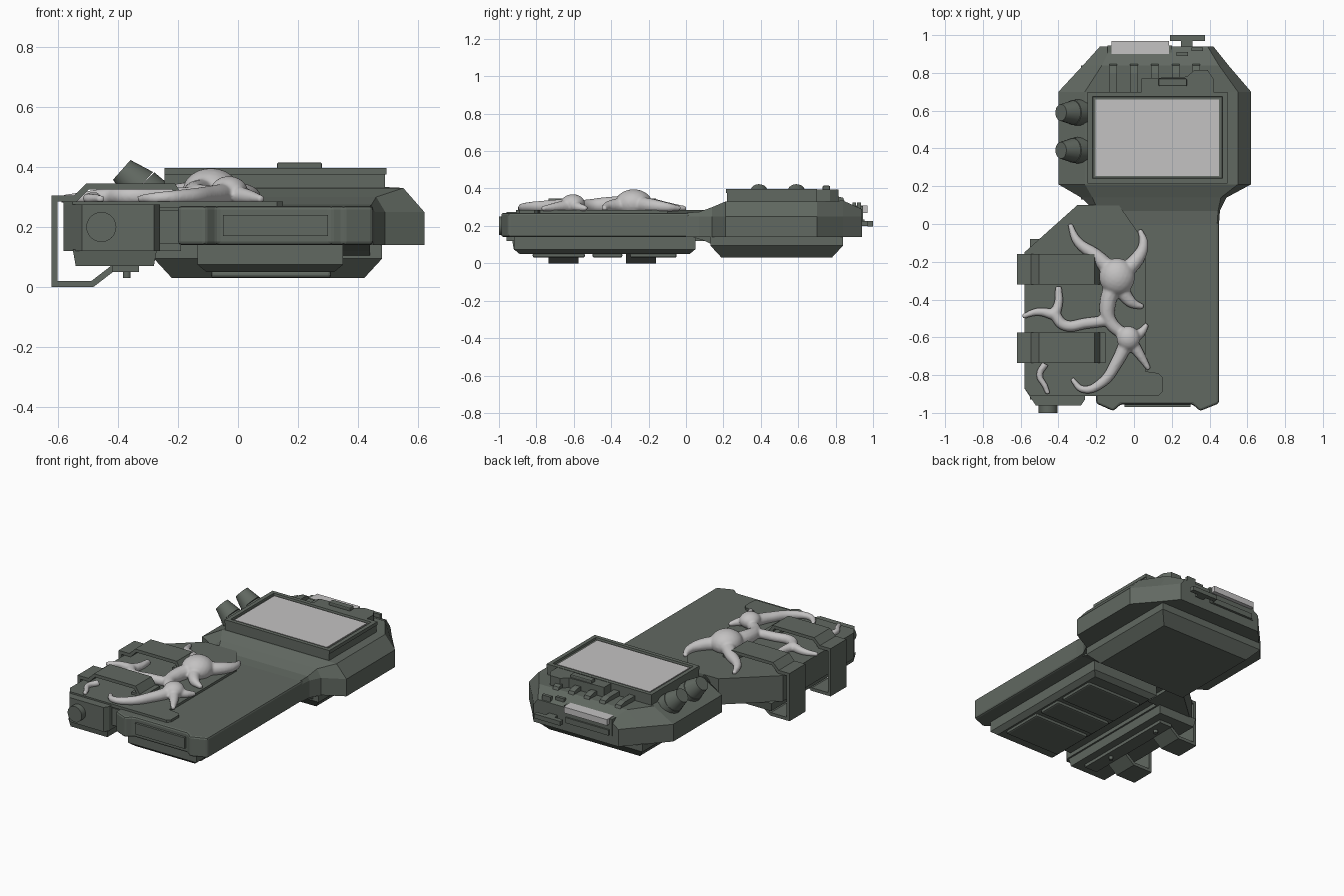
import bpy
import bmesh
from math import radians
from mathutils import Vector

cube = bpy.data.objects.get("Cube")
if cube:
    bpy.data.objects.remove(cube, do_unlink=True)


def material(name, red, green, blue):
    mat = bpy.data.materials.new(name)
    mat.use_nodes = True
    mat.diffuse_color = (red, green, blue, 1)
    shader = mat.node_tree.nodes["Principled BSDF"]
    shader.inputs["Base Color"].default_value = mat.diffuse_color
    return mat


GREEN = material("dull green", 0.12, 0.14, 0.12)
GREY = material("light grey", 0.55, 0.54, 0.54)


def finish(name, bm, mat=GREEN, bevel=0, smooth=False):
    """Turn a bmesh into an object, with optional bevel and smooth shading."""
    bmesh.ops.recalc_face_normals(bm, faces=bm.faces[:])
    mesh = bpy.data.meshes.new(name)
    bm.to_mesh(mesh)
    bm.free()
    mesh.materials.append(mat)
    obj = bpy.data.objects.new(name, mesh)
    bpy.context.collection.objects.link(obj)
    if bevel:
        modifier = obj.modifiers.new("Bevel", "BEVEL")
        modifier.width = bevel
        modifier.segments = 2
        modifier.limit_method = "ANGLE"
        modifier.angle_limit = radians(40)
    if smooth:
        bpy.ops.object.select_all(action="DESELECT")
        obj.select_set(True)
        bpy.context.view_layer.objects.active = obj
        bpy.ops.object.shade_smooth_by_angle(angle=radians(35))
    return obj


def loft(name, rings, **options):
    """Skin matching rings of points and cap both ends."""
    bm = bmesh.new()
    rows = [[bm.verts.new(point) for point in ring] for ring in rings]
    for lower, upper in zip(rows, rows[1:]):
        for i in range(len(lower)):
            bm.faces.new((lower[i - 1], lower[i], upper[i], upper[i - 1]))
    bm.faces.new(rows[0])
    bm.faces.new(rows[-1])
    return finish(name, bm, **options)


def prism(name, outline, low, high, **options):
    rings = [[(x, y, z) for x, y in outline] for z in (low, high)]
    return loft(name, rings, **options)


def rectangle(x, y, inset=0):
    left, right, front, back = x[0] + inset, x[1] - inset, y[0] + inset, y[1] - inset
    return [(left, front), (right, front), (right, back), (left, back)]


def box(name, x, y, z, **options):
    return prism(name, rectangle(x, y), *z, **options)


def tapered_box(name, x, y, steps):
    """Box whose sides are drawn in by a given inset at each height."""
    loft(name, [[(px, py, z) for px, py in rectangle(x, y, inset)] for z, inset in steps])


def cone(name, start, end, radius, end_radius):
    start, end = Vector(start), Vector(end)
    axis = end - start
    bm = bmesh.new()
    bmesh.ops.create_cone(bm, cap_ends=True, segments=24, radius1=radius,
                          radius2=end_radius, depth=axis.length)
    turn = axis.to_track_quat("Z", "Y").to_matrix().to_4x4()
    turn.translation = (start + end) / 2
    bm.transform(turn)
    finish(name, bm, smooth=True)


# Handle with a notched end
notched_end = [(-0.2, -0.95), (-0.11, -0.99), (-0.07, -0.955),
               (0.31, -0.955), (0.35, -0.99), (0.45, -0.95)]
prism("handle", notched_end + [(0.45, 0.02), (-0.2, 0.02)], 0.14, 0.27, bevel=0.012)
box("end_panel", (-0.05, 0.3), (-0.97, -0.95), (0.17, 0.24))


# Flared neck and head housing
def section(y, left, right, slope, top):
    bottom, shoulder = 0.14, 0.25
    return [(left, y, bottom), (right, y, bottom), (right, y, shoulder),
            (right - slope, y, top), (left + slope * 2, y, top), (left, y, shoulder)]


loft("head_housing", [
    section(0, -0.2, 0.45, 0.01, 0.27),
    section(0.07, -0.21, 0.455, 0.01, 0.275),
    section(0.14, -0.28, 0.49, 0.03, 0.3),
    section(0.21, -0.4, 0.62, 0.07, 0.33),
    section(0.7, -0.4, 0.62, 0.07, 0.33),
    section(0.84, -0.27, 0.5, 0.05, 0.335),
    section(0.94, -0.18, 0.42, 0.03, 0.29)])

# Tapered cover under the head
tapered_box("head_bottom_cover", (-0.28, 0.48), (0.13, 0.84),
            ((0.145, 0), (0.095, 0), (0.03, 0.06)))
loft("neck_underside", [
    [(-0.13, y, 0.15), (0.44, y, 0.15), (0.44, y, z), (-0.13, y, z)]
    for y, z in ((0.04, 0.139), (0.1, 0.12), (0.15, 0.095))])

# Screen with a raised frame
box("screen_base", (-0.245, 0.49), (0.22, 0.7), (0.31, 0.375))
bm = bmesh.new()
face = bm.faces.new([bm.verts.new((x, y, 0.375))
                     for x, y in rectangle((-0.245, 0.495), (0.215, 0.7))])
wall = bmesh.ops.extrude_face_region(bm, geom=[face])["geom"]
rim = [part for part in wall if isinstance(part, bmesh.types.BMFace)]
bmesh.ops.translate(bm, verts=rim[0].verts[:], vec=(0, 0, 0.022))
bmesh.ops.inset_region(bm, faces=rim, thickness=0.036)
bmesh.ops.inset_region(bm, faces=rim, thickness=0.004, depth=-0.012)
finish("screen_frame", bm)
box("screen", (-0.205, 0.45), (0.255, 0.66), (0.384, 0.391), mat=GREY)

# Tab, ribs and fittings behind the screen
prism("screen_tab", [(0.04, 0.69), (0.42, 0.69), (0.42, 0.77), (0.39, 0.815),
                     (0.32, 0.815), (0.28, 0.78), (0.04, 0.77)], 0.33, 0.395)
box("tab_button", (0.13, 0.28), (0.73, 0.77), (0.39, 0.415), bevel=0.006)
for i in range(5):
    x = -0.11 + i * 0.11
    loft("top_rib", [[(side, y, z) for y, z in ((0.69, 0.3), (0.69, 0.36), (0.8, 0.36),
                                                (0.84, 0.35), (0.86, 0.3))]
                     for side in (x - 0.02, x + 0.02)])
box("port_surround", (-0.14, 0.2), (0.88, 0.945), (0.2, 0.305))
box("port_card", (-0.12, 0.185), (0.895, 0.97), (0.27, 0.308), mat=GREY)
box("port_lower_lip", (-0.12, 0.185), (0.93, 0.955), (0.2, 0.235))
box("latch_stem", (0.25, 0.31), (0.92, 0.975), (0.2, 0.225))
box("latch_bar", (0.19, 0.375), (0.97, 1), (0.197, 0.225))
for x, y in ((0.255, 0.9), (0.335, 0.925)):
    box("rear_button", (x - 0.03, x + 0.03), (y - 0.01, y + 0.01), (0.26, 0.325))

# Two tilted knobs on the right shoulder of the head
for y in (0.39, 0.59):
    joint = (-0.325, y, 0.335)
    cone("knob_collar", (-0.28, y, 0.29), joint, 0.072, 0.066)
    cone("knob", joint, (-0.387, y, 0.39), 0.064, 0.044)

# Battery under the handle, with three pads
tapered_box("battery", (-0.135, 0.35), (-0.92, 0.05), ((0.145, 0), (0.075, 0), (0.05, 0.03)))
for front, back in ((-0.82, -0.54), (-0.5, -0.34), (-0.3, -0.05)):
    box("battery_pad", (-0.09, 0.31), (front, back), (0.03, 0.055), bevel=0.01)

# Side module and the plate that carries it over the handle
outer_side = [(-0.3, 0.1), (-0.58, -0.15), (-0.58, -0.87), (-0.52, -0.96)]
prism("side_module", outer_side + [(-0.28, -0.96), (-0.26, -0.93), (-0.26, -0.1),
                                   (-0.19, -0.1), (-0.19, 0.1)], 0.12, 0.275)
box("module_bridge", (-0.27, -0.18), (-0.9, -0.05), (0.145, 0.255))
prism("module_top_plate", outer_side[:3] + [
    (-0.55, -0.91), (0.13, -0.91), (0.15, -0.89), (0.15, -0.81), (0.13, -0.79),
    (0.06, -0.78), (0.06, -0.1), (-0.08, 0.1)], 0.265, 0.285)
tapered_box("module_lower_body", (-0.55, -0.27), (-0.93, -0.08), ((0.125, 0), (0.07, 0.01)))
box("module_rail", (-0.42, -0.33), (-0.85, -0.15), (0.05, 0.075))
cone("module_dial", (-0.455, -0.95, 0.2), (-0.455, -1, 0.2), 0.05, 0.05)

# Two bent strap clips around the module
strap = [(-0.18, 0.28), (-0.215, 0.335), (-0.5, 0.335), (-0.54, 0.295), (-0.61, 0.295),
         (-0.61, 0.01), (-0.485, 0.01), (-0.42, 0.06), (-0.33, 0.06)]
for middle in (-0.24, -0.655):
    front, back = middle - 0.08, middle + 0.08
    bm = bmesh.new()
    edges = [[bm.verts.new((x, y, z)) for y in (front, back)] for x, z in strap]
    for first, second in zip(edges, edges[1:]):
        bm.faces.new((first[0], first[1], second[1], second[0]))
    clip = finish("strap_clip", bm)
    solid = clip.modifiers.new("Solidify", "SOLIDIFY")
    solid.thickness, solid.offset, solid.use_even_offset = 0.02, 0, True
    cone("clip_pin", (-0.37, middle, 0.07), (-0.37, middle, 0.03), 0.013, 0.013)
    box("clip_foot", (-0.24, -0.15), (front, back), (0.27, 0.3))

# Branching growth: tapered tubes fused with two round bodies
curve = bpy.data.curves.new("growth", "CURVE")
curve.dimensions = "3D"
curve.bevel_depth = 1
curve.use_fill_caps = True


def branch(thick, thin, *points):
    """Add a tube that narrows along its path and sinks as it gets thinner."""
    spline = curve.splines.new("BEZIER")
    spline.bezier_points.add(len(points) - 1)
    for i, (x, y) in enumerate(points):
        radius = thick + (thin - thick) * i / (len(points) - 1)
        knot = spline.bezier_points[i]
        knot.co, knot.radius = (x, y, 0.285 + radius * 0.6), radius
        knot.handle_left_type = knot.handle_right_type = "AUTO"


large, small, fork, elbow = (-0.09, -0.28), (-0.03, -0.605), (-0.13, -0.51), (-0.42, -0.48)
tip = 0.013
branch(0.05, tip, large, (-0.2, -0.17), (-0.3, -0.09), (-0.34, 0))
branch(0.05, tip, large, (0.02, -0.18), (0.05, -0.1), (0.03, -0.03))
branch(0.05, tip, large, (-0.02, -0.41), (0.05, -0.44))
branch(0.05, 0.03, large, (-0.14, -0.43), fork, small)
branch(0.03, 0.03, fork, (-0.25, -0.525), (-0.37, -0.535), elbow)
branch(0.03, tip, elbow, (-0.51, -0.465), (-0.59, -0.49))
branch(0.03, 0.018, elbow, (-0.4, -0.42), (-0.4, -0.33))
branch(0.04, tip, small, (0.03, -0.58), (0.07, -0.53))
branch(0.04, tip, small, (0.03, -0.69), (0.08, -0.77))
branch(0.04, tip, small, (-0.09, -0.73), (-0.17, -0.84), (-0.27, -0.875), (-0.33, -0.82))
branch(0.02, tip, (-0.47, -0.74), (-0.5, -0.8), (-0.47, -0.86), (-0.455, -0.9))

tubes = bpy.data.objects.new("growth_tubes", curve)
bpy.context.collection.objects.link(tubes)
graph = bpy.context.evaluated_depsgraph_get()
bm = bmesh.new()
bm.from_mesh(bpy.data.meshes.new_from_object(tubes.evaluated_get(graph)))
bpy.data.objects.remove(tubes, do_unlink=True)
for center, size in ((large, 0.095), (small, 0.062)):
    ball = bmesh.ops.create_icosphere(bm, subdivisions=3, radius=size)["verts"]
    bmesh.ops.scale(bm, verts=ball, vec=(1, 1.05, 0.8))
    bmesh.ops.translate(bm, verts=ball, vec=(*center, 0.32))
growth = finish("branching_growth", bm, mat=GREY)
remesh = growth.modifiers.new("Fuse", "REMESH")
remesh.mode, remesh.voxel_size, remesh.use_smooth_shade = "VOXEL", 0.007, True
relax = growth.modifiers.new("Relax", "SMOOTH")
relax.iterations = 5
